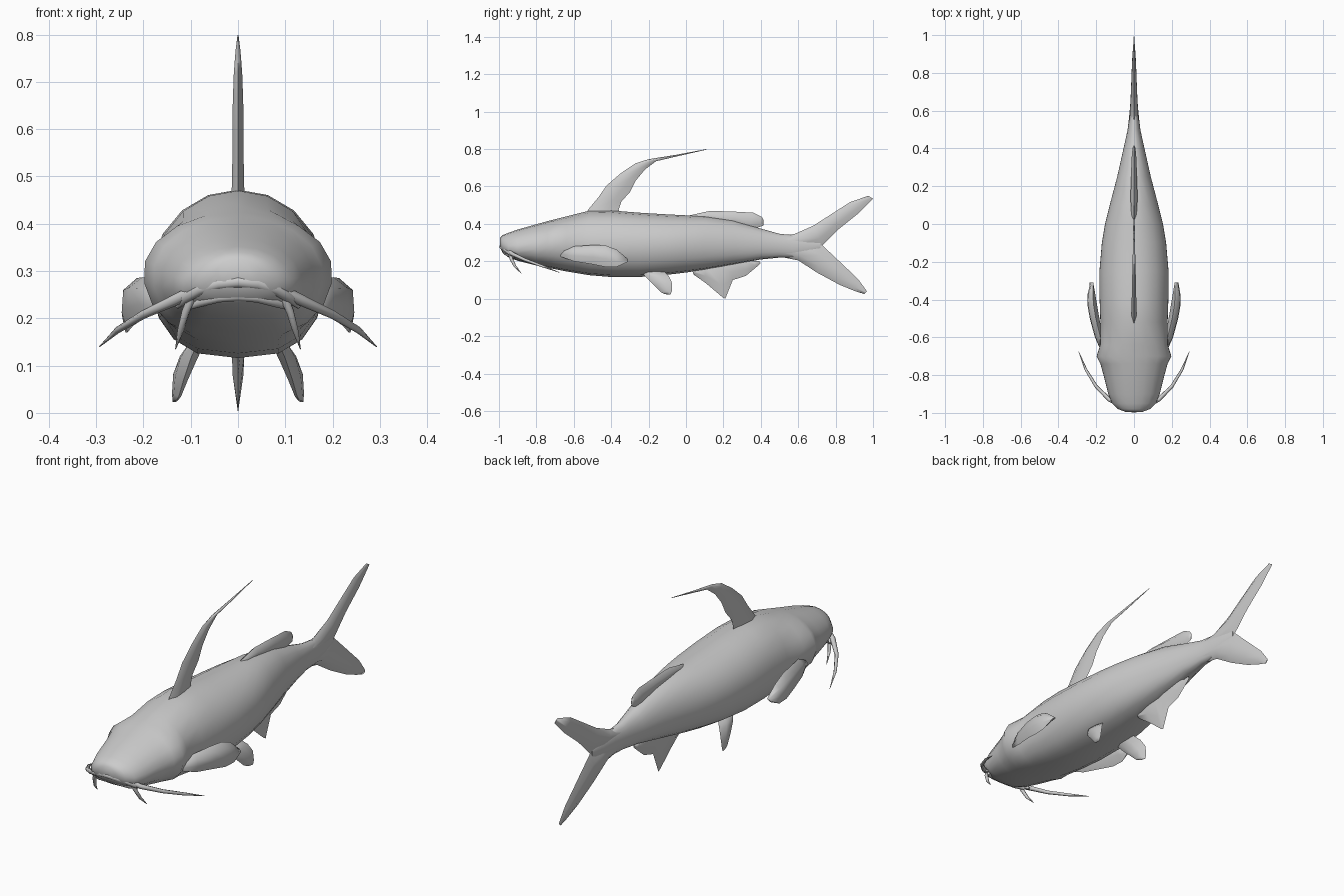
import bpy, bmesh, math
from mathutils import Vector

skin = bpy.data.materials.new("grey skin")
skin.diffuse_color = (0.6, 0.6, 0.6, 1)


def loft(name, rings, angle=50):
    """Skin a list of equal-sized rings, closing both ends."""
    bm = bmesh.new()
    vs = [[bm.verts.new(p) for p in r] for r in rings]
    n = len(rings[0])
    for a, b in zip(vs, vs[1:]):
        for i in range(n):
            j = (i + 1) % n
            bm.faces.new((a[i], a[j], b[j], b[i]))
    bm.faces.new(vs[0])
    bm.faces.new(vs[-1])
    bmesh.ops.recalc_face_normals(bm, faces=bm.faces[:])
    me = bpy.data.meshes.new(name)
    bm.to_mesh(me)
    bm.free()
    me.materials.append(skin)
    ob = bpy.data.objects.new(name, me)
    bpy.context.collection.objects.link(ob)
    bpy.ops.object.select_all(action='DESELECT')
    ob.select_set(True)
    bpy.context.view_layer.objects.active = ob
    bpy.ops.object.shade_smooth_by_angle(angle=math.radians(angle))
    return ob


def fin(name, sections, normal=(1, 0, 0)):
    """Lens-shaped fin; each section is (leading point, trailing point, half thickness)."""
    n = Vector(normal).normalized()
    rings = []
    for a, b, t in sections:
        a, b = Vector(a), Vector(b)
        p, q = a.lerp(b, 0.25), a.lerp(b, 0.65)
        rings.append([a, p + n * t, q + n * t * 0.8, b, q - n * t * 0.8, p - n * t])
    return loft(name, rings, 80)


def flat_fin(name, sections):
    """Fin on the centre plane; sections are (y1, z1, y2, z2, half thickness)."""
    return fin(name, [((0, a, b), (0, c, d), t) for a, b, c, d, t in sections])


def tube(name, points, sides=6):
    """Tapered tube through (x, y, z, radius) points."""
    pts = [Vector(p[:3]) for p in points]
    rings = []
    for i, p in enumerate(pts):
        d = (pts[min(i + 1, len(pts) - 1)] - pts[max(i - 1, 0)]).normalized()
        u = d.cross(Vector((0.1, 0.3, 1))).normalized()
        v = d.cross(u)
        r = points[i][3]
        rings.append([p + r * (u * math.cos(k * math.tau / sides) + v * math.sin(k * math.tau / sides))
                      for k in range(sides)])
    return loft(name, rings, 80)


# Body: y, half width, bottom, widest height, top
BODY = [(-0.995, 0.045, 0.275, 0.30, 0.325), (-0.98, 0.085, 0.245, 0.285, 0.34),
        (-0.95, 0.118, 0.222, 0.27, 0.352), (-0.9, 0.138, 0.203, 0.27, 0.37),
        (-0.8, 0.163, 0.178, 0.28, 0.398), (-0.74, 0.18, 0.166, 0.29, 0.415),
        (-0.7, 0.2, 0.158, 0.298, 0.425), (-0.64, 0.181, 0.146, 0.29, 0.44),
        (-0.52, 0.18, 0.126, 0.285, 0.47), (-0.4, 0.184, 0.116, 0.285, 0.472),
        (-0.25, 0.185, 0.116, 0.285, 0.46), (-0.1, 0.172, 0.128, 0.287, 0.451),
        (0.0, 0.155, 0.14, 0.29, 0.446), (0.1, 0.13, 0.155, 0.29, 0.442),
        (0.25, 0.09, 0.182, 0.29, 0.42), (0.4, 0.056, 0.21, 0.285, 0.375),
        (0.5, 0.034, 0.22, 0.282, 0.347), (0.57, 0.026, 0.22, 0.28, 0.34),
        (0.65, 0.018, 0.235, 0.28, 0.325), (0.72, 0.006, 0.265, 0.285, 0.305)]
SIDES = 18
rings = []
for y, w, lo, mid, hi in BODY:
    ring = []
    for k in range(SIDES):
        a = math.tau * (k + 0.5) / SIDES
        c, s = math.cos(a), math.sin(a)
        e = 1.0 if s > 0 else 0.7  # flatter belly
        x = math.copysign(abs(c) ** e, c) * w
        ring.append((x, y, mid + s * ((hi - mid) if s > 0 else (mid - lo))))
    rings.append(ring)
loft("body", rings, 60)

# Lips: upper lip overhangs a slightly recessed lower lip
def lip(name, half):
    tube(name, [(-x, y, z, r) for x, y, z, r in half[:0:-1]] + half, 8)

lip("upper_lip", [(0, -0.985, 0.278, 0.014), (0.04, -0.98, 0.274, 0.014),
                  (0.08, -0.962, 0.262, 0.014), (0.11, -0.94, 0.243, 0.012), (0.128, -0.91, 0.225, 0.005)])
lip("lower_lip", [(0, -0.968, 0.248, 0.012), (0.04, -0.963, 0.245, 0.012),
                  (0.08, -0.945, 0.235, 0.012), (0.11, -0.92, 0.222, 0.006)])

# Dorsal fin sweeping back into a long filament
flat_fin("dorsal_fin", [(-0.54, 0.45, -0.35, 0.44, 0.016), (-0.52, 0.48, -0.36, 0.475, 0.013),
                        (-0.47, 0.54, -0.345, 0.52, 0.012), (-0.425, 0.605, -0.30, 0.57, 0.012),
                        (-0.35, 0.67, -0.27, 0.63, 0.011), (-0.27, 0.724, -0.22, 0.69, 0.009),
                        (-0.2, 0.746, -0.16, 0.735, 0.007), (-0.05, 0.77, -0.04, 0.763, 0.005),
                        (0.11, 0.80, 0.11, 0.797, 0.001)])

# Low fatty fin on the back
flat_fin("adipose_fin", [(0.02, 0.446, 0.02, 0.41, 0.012), (0.13, 0.47, 0.12, 0.40, 0.018),
                         (0.27, 0.465, 0.26, 0.38, 0.016), (0.36, 0.46, 0.34, 0.36, 0.012),
                         (0.405, 0.438, 0.395, 0.385, 0.008), (0.415, 0.42, 0.413, 0.39, 0.002)])

# Anal fin
flat_fin("anal_fin", [(0.03, 0.16, 0.04, 0.13, 0.01), (0.1, 0.2, 0.11, 0.08, 0.016),
                      (0.16, 0.21, 0.195, 0.008, 0.014), (0.19, 0.21, 0.21, 0.0, 0.013),
                      (0.24, 0.22, 0.25, 0.10, 0.012), (0.32, 0.225, 0.32, 0.122, 0.01),
                      (0.36, 0.2, 0.375, 0.168, 0.007), (0.39, 0.203, 0.4, 0.19, 0.002)])

# Forked tail
flat_fin("tail_upper_lobe", [(0.5, 0.335, 0.53, 0.25, 0.026), (0.58, 0.346, 0.66, 0.27, 0.021),
                             (0.68, 0.39, 0.73, 0.285, 0.016), (0.8, 0.467, 0.82, 0.375, 0.012),
                             (0.88, 0.518, 0.92, 0.455, 0.008), (0.975, 0.55, 1.0, 0.535, 0.002)])
flat_fin("tail_lower_lobe", [(0.5, 0.225, 0.53, 0.31, 0.026), (0.6, 0.205, 0.66, 0.30, 0.021),
                             (0.7, 0.14, 0.73, 0.285, 0.016), (0.82, 0.075, 0.82, 0.2, 0.012),
                             (0.9, 0.042, 0.92, 0.105, 0.008), (0.953, 0.025, 0.967, 0.04, 0.002)])

for side, m in (("right", 1), ("left", -1)):
    # Pectoral fin, folded back along the flank: y, x, top, bottom, half thickness
    fin(side + "_pectoral_fin",
        [((m * (x - 0.01), y, hi), (m * (x + 0.01), y, lo), t) for y, x, hi, lo, t in
         ((-0.67, 0.165, 0.262, 0.225, 0.01), (-0.6, 0.188, 0.28, 0.2, 0.02),
          (-0.5, 0.212, 0.287, 0.184, 0.024), (-0.43, 0.224, 0.285, 0.17, 0.024),
          (-0.37, 0.228, 0.262, 0.17, 0.018), (-0.31, 0.225, 0.212, 0.198, 0.004))],
        (1, 0, 0.15 * m))
    # Pelvic fin hanging below the belly
    fin(side + "_pelvic_fin",
        [((m * 0.085, -0.24, 0.15), (m * 0.085, -0.12, 0.15), 0.015),
         ((m * 0.1, -0.215, 0.115), (m * 0.115, -0.09, 0.118), 0.017),
         ((m * 0.115, -0.17, 0.07), (m * 0.132, -0.075, 0.085), 0.014),
         ((m * 0.125, -0.135, 0.035), (m * 0.138, -0.076, 0.04), 0.008),
         ((m * 0.13, -0.115, 0.025), (m * 0.138, -0.083, 0.023), 0.003)],
        (m, 0, 0.2))
    # Long whisker at the mouth corner and short one under the chin
    tube(side + "_long_barbel", [(m * x, y, z, r) for x, y, z, r in
         ((0.08, -0.955, 0.265, 0.012), (0.13, -0.93, 0.24, 0.012), (0.2, -0.86, 0.208, 0.009),
          (0.255, -0.77, 0.175, 0.007), (0.293, -0.675, 0.14, 0.001))])
    tube(side + "_chin_barbel", [(m * x, y, z, r) for x, y, z, r in
         ((0.095, -0.945, 0.25, 0.01), (0.11, -0.935, 0.215, 0.009),
          (0.121, -0.915, 0.175, 0.007), (0.132, -0.88, 0.135, 0.001))])
